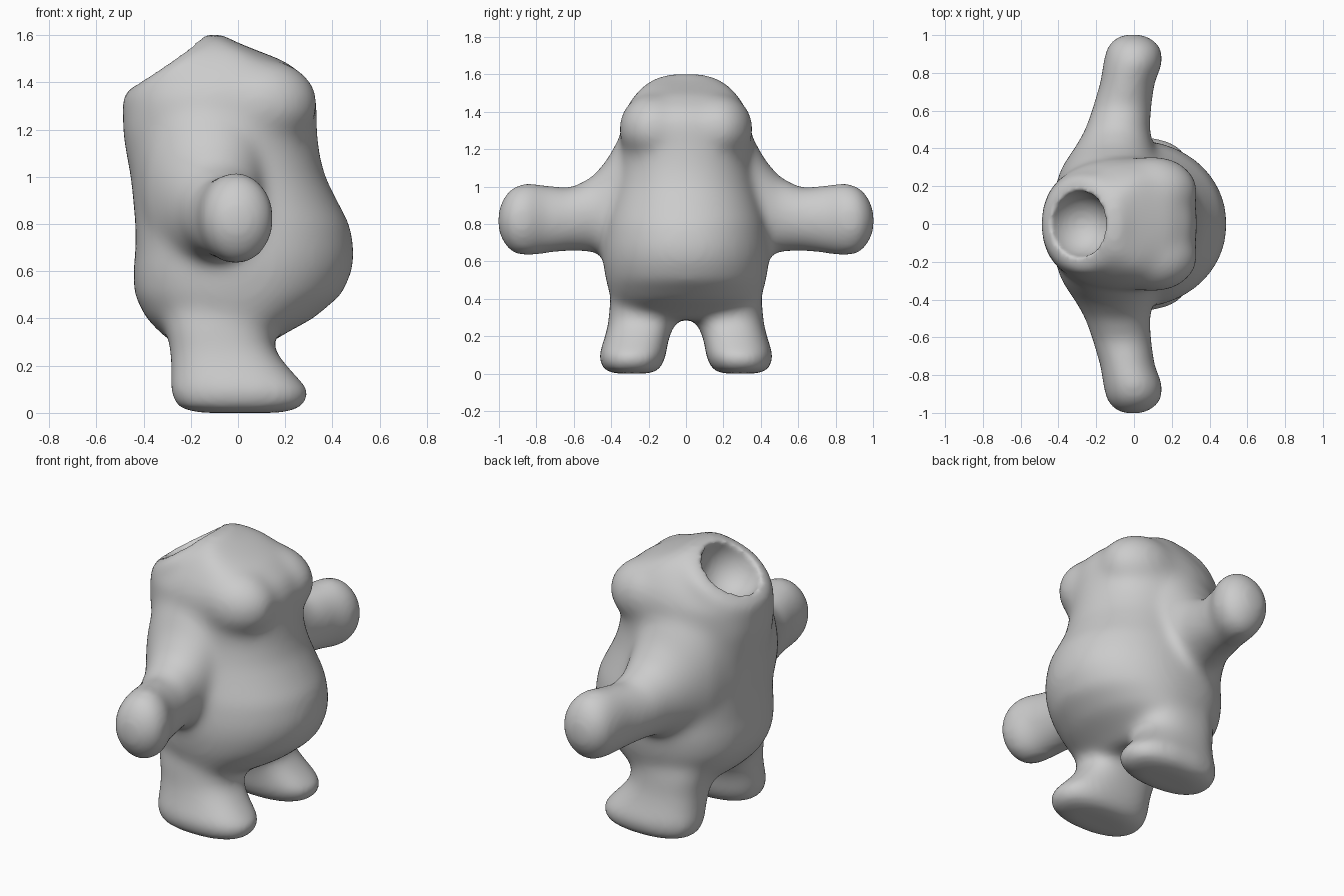
import bpy, bmesh, math
from mathutils import Matrix

default = bpy.data.objects.get("Cube")
if default:
    bpy.data.objects.remove(default, do_unlink=True)

grey = bpy.data.materials.new("plain grey")
grey.use_nodes = True
grey.diffuse_color = (0.6, 0.6, 0.6, 1)
grey.node_tree.nodes["Principled BSDF"].inputs["Base Color"].default_value = (0.6, 0.6, 0.6, 1)

SIDES = 40
SLOPE = math.radians(-34)


def make_object(name, bm):
    bmesh.ops.recalc_face_normals(bm, faces=bm.faces[:])
    mesh = bpy.data.meshes.new(name)
    bm.to_mesh(mesh)
    bm.free()
    obj = bpy.data.objects.new(name, mesh)
    bpy.context.collection.objects.link(obj)
    mesh.materials.append(grey)
    return obj


def loft(name, sections, place, front=2.0, back=2.0, pivot=None):
    """Skin rounded rings given as (t, u_min, u_max, v_min, v_max)."""
    bm = bmesh.new()
    rings = []
    for t, u0, u1, v0, v1 in sections:
        mid = (u0 + u1) / 2
        if pivot is not None:
            margin = 0.3 * (u1 - u0)
            mid = min(max(pivot, u0 + margin), u1 - margin)
        ring = []
        for i in range(SIDES):
            a = math.tau * i / SIDES
            c, s = math.cos(a), math.sin(a)
            power = front if c > 0 else back
            cu = math.copysign(abs(c) ** (2 / power), c)
            sv = math.copysign(abs(s) ** (2 / power), s)
            u = mid + cu * ((u1 - mid) if cu > 0 else (mid - u0))
            v = (v0 + v1) / 2 + sv * (v1 - v0) / 2
            ring.append(bm.verts.new(place(t, u, v)))
        rings.append(ring)
    for a, b in zip(rings, rings[1:]):
        for i in range(SIDES):
            j = (i + 1) % SIDES
            bm.faces.new((a[i], a[j], b[j], b[i]))
    bm.faces.new(rings[0])
    bm.faces.new(rings[-1])
    return make_object(name, bm)


def ellipsoid(name, centre, radii, tilt=0.0):
    bm = bmesh.new()
    matrix = Matrix.Translation(centre) @ Matrix.Rotation(tilt, 4, 'Y') @ Matrix.Diagonal((*radii, 1))
    bmesh.ops.create_uvsphere(bm, u_segments=40, v_segments=24, radius=1, matrix=matrix)
    return make_object(name, bm)


# Torso and head, as (height, back, front, half width)
torso_profile = [
    (0.29, -0.27, 0.13, 0.30), (0.33, -0.32, 0.19, 0.36), (0.40, -0.39, 0.32, 0.40),
    (0.50, -0.44, 0.44, 0.43), (0.60, -0.445, 0.485, 0.445), (0.68, -0.435, 0.495, 0.445),
    (0.80, -0.435, 0.475, 0.43), (0.90, -0.445, 0.42, 0.40), (1.00, -0.455, 0.37, 0.37),
    (1.10, -0.475, 0.345, 0.35), (1.20, -0.49, 0.335, 0.35), (1.34, -0.485, 0.335, 0.35),
    (1.42, -0.41, 0.295, 0.32), (1.49, -0.33, 0.20, 0.275), (1.54, -0.25, 0.07, 0.23),
    (1.58, -0.19, -0.03, 0.17), (1.60, -0.15, -0.07, 0.12)]
parts = [loft("torso", [(z, b, f, -w, w) for z, b, f, w in torso_profile],
              lambda t, u, v: (u, v, t), 2.05, 2.4, 0.0)]

# Sloping crown with a rounded lip around the hollow
parts.append(ellipsoid("crown", (-0.26, 0, 1.39), (0.24, 0.25, 0.12), SLOPE))
bpy.ops.mesh.primitive_torus_add(major_radius=0.212, minor_radius=0.06, location=(-0.262, 0, 1.432),
                                 rotation=(0, SLOPE, 0), major_segments=48, minor_segments=16)
lip = bpy.context.object
lip.name = "hollow_lip"
lip.data.materials.append(grey)
parts.append(lip)

arm_profile = [
    (0.15, -0.43, 0.12, 0.48, 1.46), (0.29, -0.39, 0.11, 0.54, 1.37), (0.36, -0.345, 0.11, 0.59, 1.26),
    (0.42, -0.305, 0.10, 0.62, 1.15), (0.50, -0.26, 0.085, 0.65, 1.055), (0.62, -0.22, 0.095, 0.655, 0.995),
    (0.75, -0.18, 0.11, 0.64, 1.01), (0.85, -0.165, 0.155, 0.625, 1.025), (0.93, -0.15, 0.15, 0.64, 1.0),
    (0.98, -0.11, 0.10, 0.70, 0.94), (1.005, -0.06, 0.05, 0.76, 0.87)]
leg_profile = [
    (0.0, -0.17, 0.19, 0.18, 0.39), (0.02, -0.26, 0.275, 0.14, 0.445), (0.09, -0.29, 0.31, 0.105, 0.47),
    (0.15, -0.285, 0.255, 0.10, 0.45), (0.21, -0.285, 0.20, 0.085, 0.43), (0.28, -0.29, 0.15, 0.05, 0.415),
    (0.36, -0.31, 0.15, 0.03, 0.41), (0.48, -0.30, 0.15, 0.05, 0.39)]

# Limbs and cheeks on both sides
for side, label in ((1, "left"), (-1, "right")):
    parts.append(loft(label + "_arm", arm_profile, lambda t, u, v: (u, side * t, v)))
    parts.append(loft(label + "_leg", leg_profile, lambda t, u, v: (u, side * v, t), 2.4, 2.4))
    parts.append(ellipsoid(label + "_cheek", (0.10, side * 0.17, 1.31), (0.24, 0.19, 0.19)))

# Fuse the parts into one skin
bpy.ops.object.select_all(action='DESELECT')
for part in parts:
    part.select_set(True)
bpy.context.view_layer.objects.active = parts[0]
bpy.ops.object.join()
body = bpy.context.object
body.name = "creature_body"


def remesh_and_smooth(size, rounds):
    remesh = body.modifiers.new("fuse", 'REMESH')
    remesh.mode = 'VOXEL'
    remesh.voxel_size = size
    smooth = body.modifiers.new("soften", 'SMOOTH')
    smooth.factor = 0.5
    smooth.iterations = rounds


remesh_and_smooth(0.02, 28)

# Bowl-shaped hollow in the back of the crown
hollow = ellipsoid("hollow_cutter", (-0.298, 0, 1.49), (0.175, 0.175, 0.20), SLOPE)
hollow.hide_render = True
hollow.hide_set(True)
cut = body.modifiers.new("hollow", 'BOOLEAN')
cut.operation = 'DIFFERENCE'
cut.object = hollow
remesh_and_smooth(0.014, 10)
bpy.ops.object.convert(target='MESH')
bpy.data.objects.remove(hollow, do_unlink=True)

body.data.materials.clear()
body.data.materials.append(grey)
bpy.ops.object.shade_smooth()
